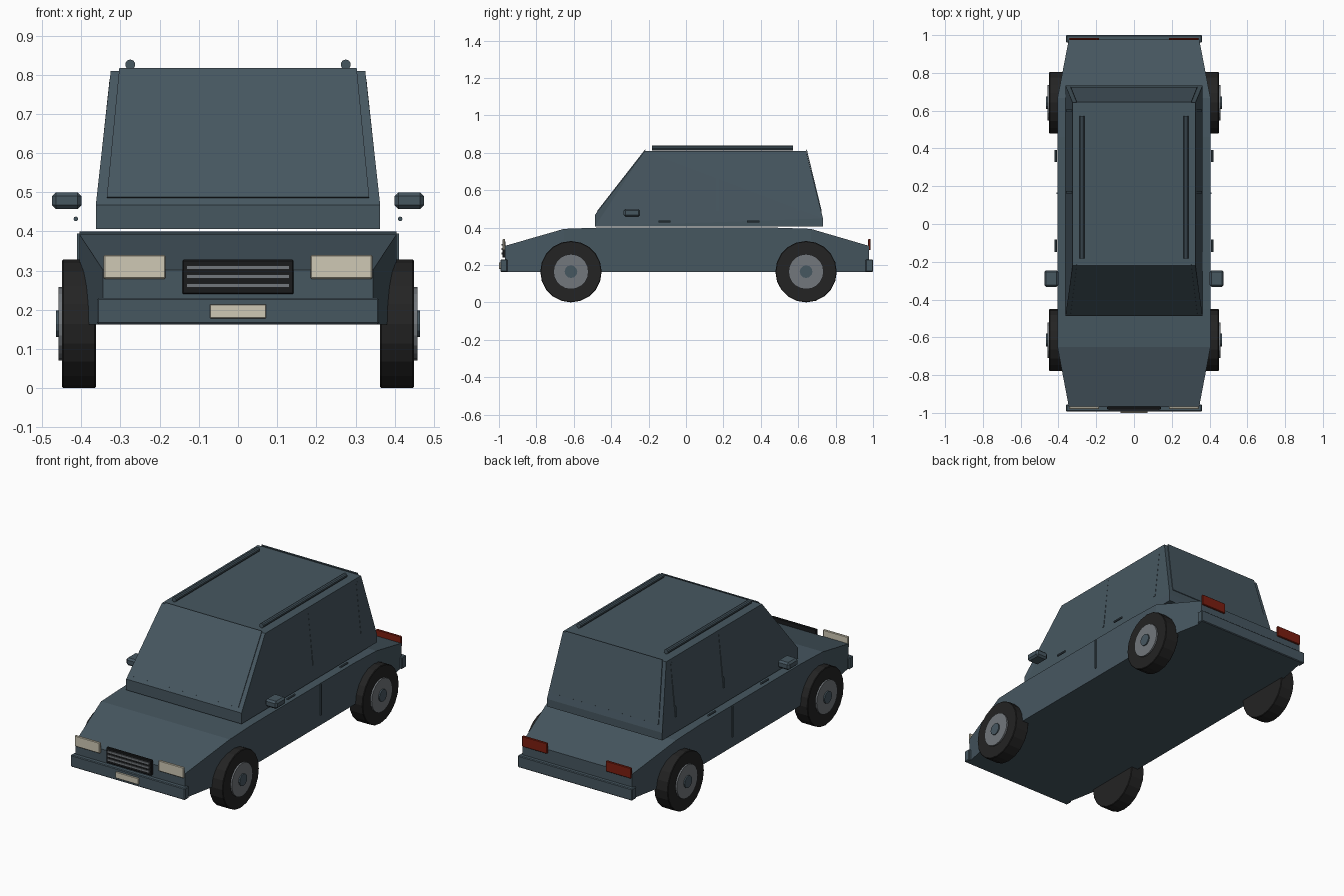
import bpy, bmesh, math
from mathutils import Vector

if "Cube" in bpy.data.objects:
    bpy.data.objects.remove(bpy.data.objects["Cube"])


def material(name, color):
    m = bpy.data.materials.new(name)
    m.diffuse_color = (*color, 1)
    m.use_nodes = True
    m.node_tree.nodes["Principled BSDF"].inputs["Base Color"].default_value = m.diffuse_color
    return m


PAINT = material("slate paint", (0.062, 0.095, 0.118))
RUBBER = material("tyre rubber", (0.017, 0.017, 0.017))
METAL = material("wheel metal", (0.17, 0.185, 0.20))
BLACK = material("black trim", (0.010, 0.011, 0.012))
LAMP = material("cream lamp", (0.62, 0.58, 0.46))
RED = material("red lamp", (0.20, 0.013, 0.005))


def finish(name, bm, mat, bevel=0):
    bmesh.ops.recalc_face_normals(bm, faces=bm.faces)
    me = bpy.data.meshes.new(name)
    bm.to_mesh(me)
    bm.free()
    me.materials.append(mat)
    ob = bpy.data.objects.new(name, me)
    bpy.context.collection.objects.link(ob)
    if bevel:
        mod = ob.modifiers.new("bevel", "BEVEL")
        mod.width = bevel
        mod.segments = 1
    return ob


def box(name, x, y, z, mat, bevel=0):
    """Box from (min, max) ranges."""
    bm = bmesh.new()
    bmesh.ops.create_cube(bm, size=1)
    for v in bm.verts:
        v.co = [r[0] if c < 0 else r[1] for c, r in zip(v.co, (x, y, z))]
    return finish(name, bm, mat, bevel)


def cylinder(name, center, radius, length, axis, sides, mat, bevel=0):
    bm = bmesh.new()
    bmesh.ops.create_cone(bm, cap_ends=True, segments=sides, radius1=radius,
                          radius2=radius, depth=length)
    rot = Vector((0, 0, 1)).rotation_difference(Vector(axis))
    for v in bm.verts:
        v.co = rot @ v.co + Vector(center)
    return finish(name, bm, mat, bevel)


def shell(name, profile, mat):
    """Loft a side profile of (y, z, half width) points across x."""
    bm = bmesh.new()
    left = [bm.verts.new((-w, y, z)) for y, z, w in profile]
    right = [bm.verts.new((w, y, z)) for y, z, w in profile]
    n = len(profile)
    for i in range(n):
        j = (i + 1) % n
        bm.faces.new((left[i], left[j], right[j], right[i]))
    bm.faces.new(left)
    bm.faces.new(right)
    bmesh.ops.triangulate(bm, faces=[f for f in bm.faces if len(f.verts) > 4])
    return finish(name, bm, mat)


def body_shell():
    """Lower body: cross-sections (y, top z, half width) from nose to tail."""
    sections = [(-0.968, 0.302, 0.345), (-0.652, 0.393, 0.405), (-0.45, 0.40, 0.405),
                (0.46, 0.40, 0.405), (0.667, 0.393, 0.405), (0.978, 0.302, 0.345)]
    bm = bmesh.new()
    rings = [[bm.verts.new(p) for p in ((-w, y, 0.163), (w, y, 0.163), (w, y, t), (-w, y, t))]
             for y, t, w in sections]
    for a, b in zip(rings, rings[1:]):
        for i in range(4):
            j = (i + 1) % 4
            bm.faces.new((a[i], a[j], b[j], b[i]))
    bm.faces.new(rings[0])
    bm.faces.new(rings[-1])
    return finish("body", bm, PAINT)


def pane(name, low, high, push):
    """Thin window plate between two (y, z, half width) edges."""
    bm = bmesh.new()
    vs = []
    for d in (0, push):
        for (y, z, w), s in ((low, -1), (low, 1), (high, 1), (high, -1)):
            vs.append(bm.verts.new((s * w, y + d, z + abs(d) * 0.6)))
    for f in ((0, 1, 2, 3), (4, 5, 6, 7), (0, 1, 5, 4), (1, 2, 6, 5), (2, 3, 7, 6), (3, 0, 4, 7)):
        bm.faces.new([vs[i] for i in f])
    return finish(name, bm, PAINT)


# Lower body and cabin
body_shell()
shell("cabin", [(-0.487, 0.406, 0.363), (-0.487, 0.468, 0.363), (-0.22, 0.809, 0.325),
                (0.642, 0.809, 0.325), (0.732, 0.449, 0.363), (0.732, 0.406, 0.363)], PAINT)
pane("windshield", (-0.472, 0.485, 0.335), (-0.215, 0.815, 0.303), -0.004)
pane("rear_window", (0.722, 0.485, 0.335), (0.642, 0.815, 0.303), 0.004)

# Bumpers and number plate
box("front_bumper", (-0.36, 0.36), (-0.992, -0.955), (0.163, 0.23), PAINT, 0.004)
box("rear_bumper", (-0.36, 0.36), (0.96, 1.0), (0.163, 0.23), PAINT, 0.004)
box("front_plate", (-0.072, 0.072), (-1.0, -0.991), (0.178, 0.214), LAMP, 0.002)

# Grille with three slats
box("grille", (-0.142, 0.142), (-0.982, -0.966), (0.24, 0.328), BLACK, 0.003)
for z in (0.262, 0.285, 0.308):
    box("grille_slat", (-0.132, 0.132), (-0.987, -0.98), (z - 0.005, z + 0.005), METAL)

for s, side in ((-1, "left"), (1, "right")):
    def span(a, b):
        return tuple(sorted((s * a, s * b)))

    # Lamps
    box(side + "_headlight", span(0.185, 0.343), (-0.98, -0.967), (0.279, 0.34), LAMP, 0.003)
    box(side + "_tail_light", span(0.185, 0.343), (0.974, 0.986), (0.279, 0.34), RED, 0.003)

    # Mirror, door seam, handles and window pillars
    box(side + "_mirror", span(0.40, 0.475), (-0.333, -0.245), (0.457, 0.50), PAINT, 0.01)
    box(side + "_door_seam", span(0.404, 0.411), (0.160, 0.167), (0.22, 0.395), PAINT)
    for y in (-0.115, 0.36):
        cylinder(side + "_door_handle", (s * 0.414, y, 0.432), 0.006, 0.066, (0, 1, 0), 8, PAINT)
    for y in (0.168, 0.6):
        pillar = box(side + "_window_pillar", (-0.002, 0.002), (y - 0.006, y + 0.006),
                     (-0.15, 0.15), PAINT)
        pillar.location = (s * 0.342, 0, 0.64)
        pillar.rotation_euler.y = -s * math.atan2(0.038, 0.35)

    # Roof rail
    cylinder(side + "_roof_rail", (s * 0.275, 0.195, 0.826), 0.013, 0.755, (0, 1, 0), 10, PAINT)

    # Wheels
    for y, end in ((-0.615, "front"), (0.642, "rear")):
        name = f"{end}_{side}_"
        cylinder(name + "tyre", (s * 0.406, y, 0.164), 0.164, 0.086, (1, 0, 0), 20, RUBBER, 0.003)
        cylinder(name + "rim", (s * 0.43, y, 0.164), 0.094, 0.056, (1, 0, 0), 20, METAL)
        cylinder(name + "hub", (s * 0.44, y, 0.164), 0.034, 0.05, (1, 0, 0), 12, PAINT)
